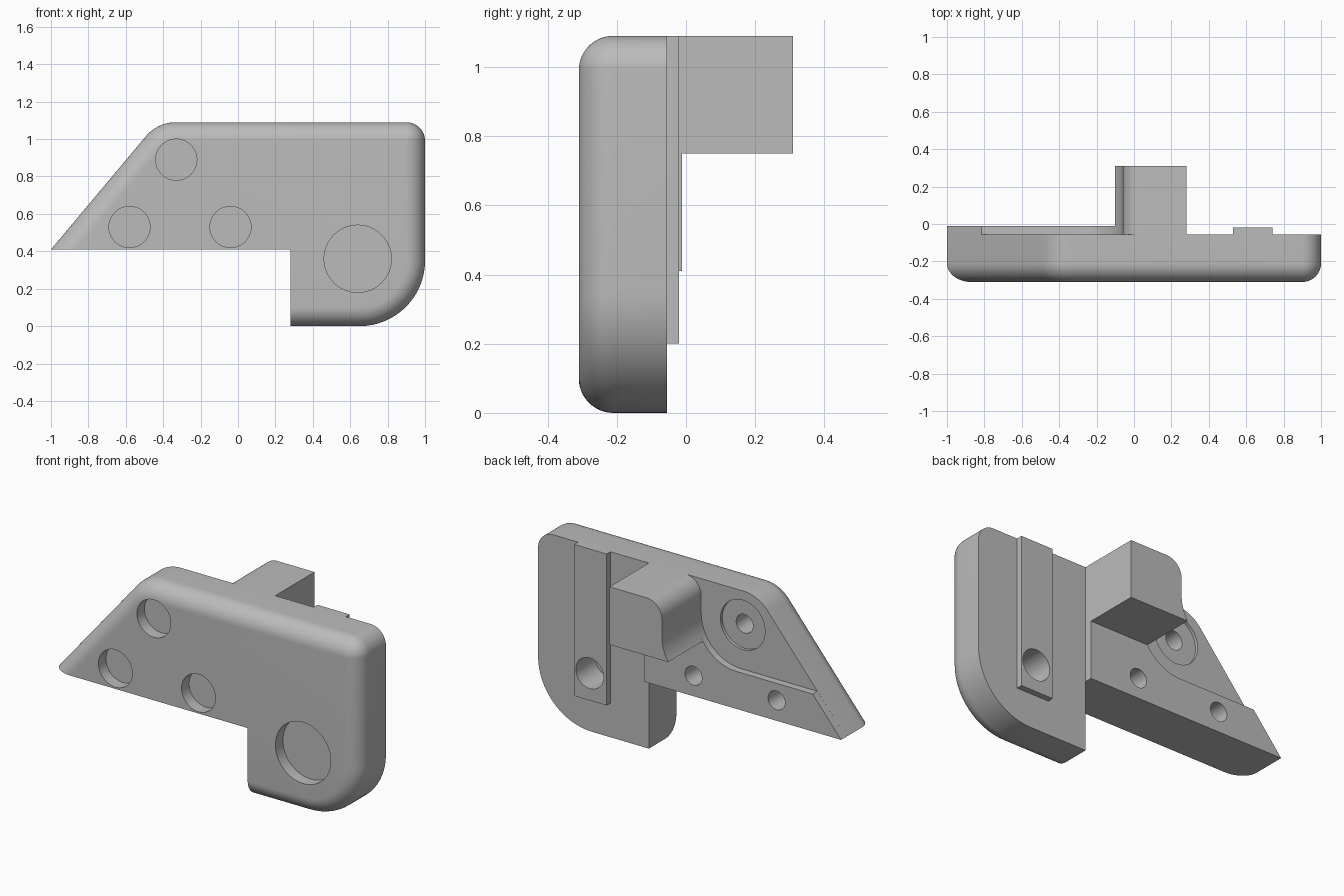
import bpy, bmesh, math
from mathutils import Vector

cube = bpy.data.objects.get("Cube")
if cube:
    bpy.data.objects.remove(cube, do_unlink=True)

mat = bpy.data.materials.new("plain grey")
mat.use_nodes = True
mat.diffuse_color = (0.5, 0.5, 0.5, 1)
mat.node_tree.nodes["Principled BSDF"].inputs["Base Color"].default_value = (0.5, 0.5, 0.5, 1)

BACK, FRONT, EDGE, TOP = -0.055, -0.31, 0.1, 1.09


def loft(name, layers):
    """Skin equal-length (x, z) loops placed at successive y depths, with capped ends."""
    bm = bmesh.new()
    rings = [[bm.verts.new((p[0], y, p[1])) for p in loop] for y, loop in layers]
    n = len(rings[0])
    for a, b in zip(rings, rings[1:]):
        for i in range(n):
            j = (i + 1) % n
            bm.faces.new((a[i], a[j], b[j], b[i]))
    bm.faces.new(rings[0])
    bm.faces.new(rings[-1][::-1])
    bmesh.ops.remove_doubles(bm, verts=bm.verts, dist=0.0002)
    bmesh.ops.recalc_face_normals(bm, faces=bm.faces)
    mesh = bpy.data.meshes.new(name)
    bm.to_mesh(mesh)
    bm.free()
    mesh.materials.append(mat)
    obj = bpy.data.objects.new(name, mesh)
    bpy.context.collection.objects.link(obj)
    return obj


def prism(name, points, y0, y1):
    return loft(name, [(y0, points), (y1, points)])


def arc(cx, cz, r, a0, a1, steps=16):
    angles = [math.radians(a0 + (a1 - a0) * i / steps) for i in range(steps + 1)]
    return [(cx + r * math.cos(a), cz + r * math.sin(a)) for a in angles]


def disc(name, x, z, r, y0, y1):
    return prism(name, arc(x, z, r, 0, 360, 48)[:-1], y0, y1)


# Plate outline: corner x, z, fillet radius, and whether the following edge is rounded over
CORNERS = [(-1, 0.41, 0, 0), (0.28, 0.41, 0, 0), (0.28, 0, 0, 1),
           (1, 0, 0.35, 1), (1, TOP, EDGE, 1), (-0.43, TOP, 0.21, 1)]


def outline(inset):
    pts = [Vector(c[:2]) for c in CORNERS]
    n = len(pts)
    dirs = [(pts[(i + 1) % n] - pts[i]).normalized() for i in range(n)]
    norms = [Vector((-d.y, d.x)) for d in dirs]
    loop = []
    for i, (x, z, r, rounded) in enumerate(CORNERS):
        na, nb = norms[i - 1], norms[i]
        oa, ob = inset * CORNERS[i - 1][3], inset * rounded
        det = na.x * nb.y - na.y * nb.x
        corner = pts[i] + Vector((oa * nb.y - ob * na.y, ob * na.x - oa * nb.x)) / det
        if not r:
            loop.append(corner)
            continue
        r = max(r - inset, 0.001)
        turn = dirs[i - 1].angle(dirs[i])
        t = r * math.tan(turn / 2)
        centre = corner - dirs[i - 1] * t + na * r
        start = math.degrees(math.atan2(-na.y, -na.x))
        loop += arc(centre.x, centre.y, r, start, start + math.degrees(turn))
    return loop


# Main plate with a rounded front edge
layers = [(BACK, outline(0))]
for k in range(13):
    a = math.radians(90 * k / 12)
    layers.append((FRONT + EDGE * (1 - math.sin(a)), outline(EDGE * (1 - math.cos(a)))))
plate = loft("main_plate", layers)

# Raised back land and the locating block share one curved wall
top_curve = arc(0.04, TOP - 0.1, 0.1, 90, 180)
land = prism("raised_land", [(-1, 0.41), (0.28, 0.41), (0.28, TOP)] + top_curve
             + arc(-0.32, 0.89, 0.26, 0, -90) + [(-0.815, 0.63)], BACK, -0.012)
block = prism("locating_block", [(0.28, 0.75), (0.28, TOP)] + top_curve
              + arc(-0.32, 0.89, 0.26, 0, -32.6), -0.012, 0.31)

# Vertical rail
rail = prism("back_rail", [(0.53, 0.2), (0.74, 0.2), (0.74, TOP), (0.53, TOP)], BACK, -0.02)

# Front pockets, back holes and the shallow ring seat
cutters = []
for x, z, front_r, back_r in ((-0.33, 0.89, 0.11, 0.055), (-0.58, 0.53, 0.11, 0.055),
                              (-0.04, 0.53, 0.11, 0.055), (0.64, 0.36, 0.18, 0.09)):
    cutters.append(disc("front_pocket_cutter", x, z, front_r, -0.4, -0.24))
    cutters.append(disc("back_hole_cutter", x, z, back_r, -0.2, 0.05))
cutters.append(disc("ring_seat_cutter", -0.33, 0.89, 0.145, BACK - 0.018, 0.05))


def cut(obj, tools):
    bpy.context.view_layer.objects.active = obj
    for tool in tools:
        mod = obj.modifiers.new("hole", 'BOOLEAN')
        mod.operation, mod.solver, mod.object = 'DIFFERENCE', 'EXACT', tool
        bpy.ops.object.modifier_apply(modifier=mod.name)


cut(plate, cutters)
cut(land, [cutters[3], cutters[5]])
cut(rail, [cutters[7]])
for tool in cutters:
    bpy.data.objects.remove(tool, do_unlink=True)

# Smooth the rounded surfaces while keeping creases sharp
bpy.ops.object.select_all(action='DESELECT')
for obj in (plate, land, block, rail):
    obj.select_set(True)
bpy.context.view_layer.objects.active = plate
bpy.ops.object.shade_smooth_by_angle(angle=math.radians(30))
